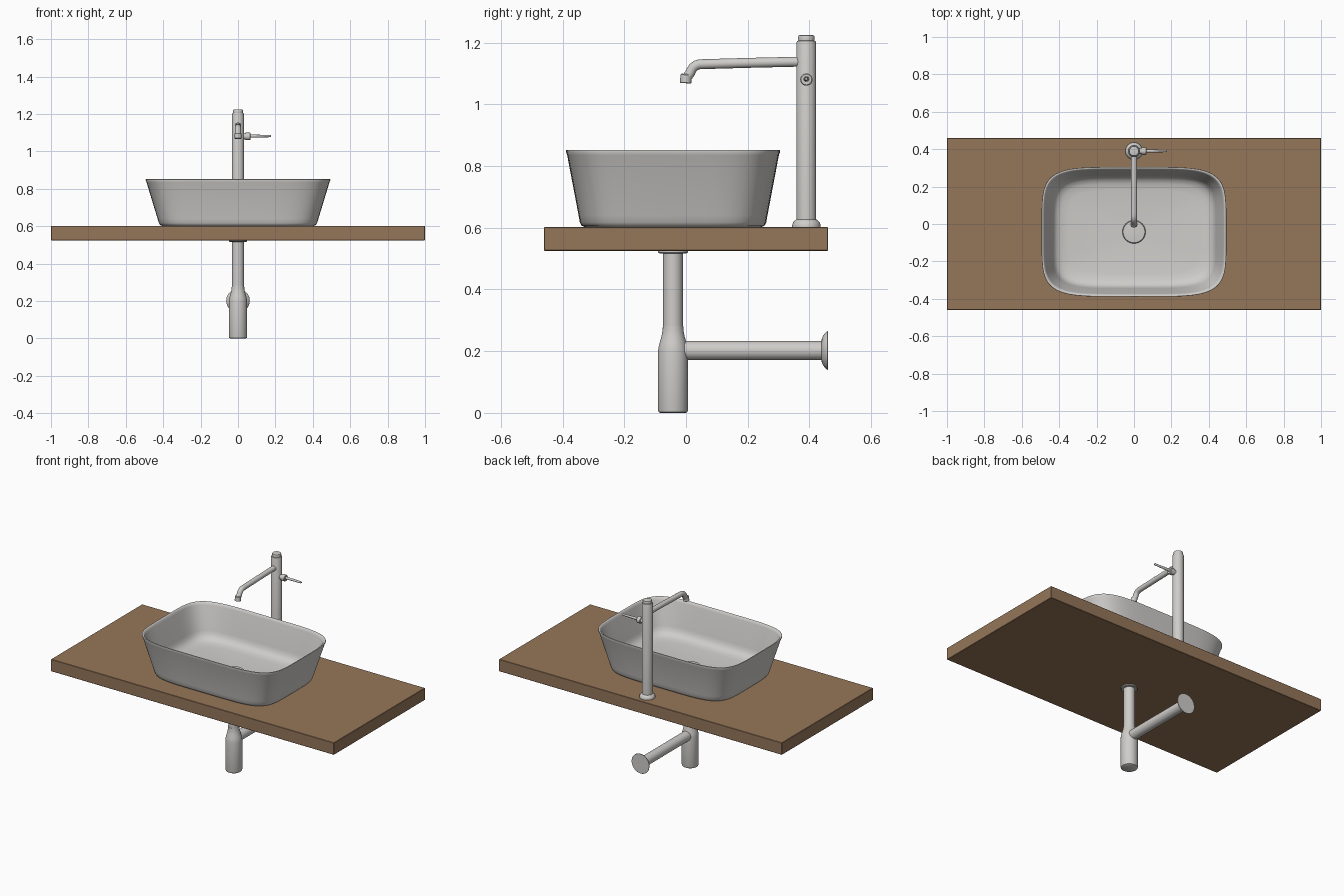
import bpy, bmesh, math
from mathutils import Vector, Matrix

if "Cube" in bpy.data.objects:
    bpy.data.objects.remove(bpy.data.objects["Cube"])


def material(name, rgb):
    m = bpy.data.materials.new(name)
    m.diffuse_color = (*rgb, 1)
    m.use_nodes = True
    m.node_tree.nodes["Principled BSDF"].inputs["Base Color"].default_value = m.diffuse_color
    return m


GREY = material("light_grey", (0.62, 0.61, 0.59))
WOOD = material("brown_wood", (0.30, 0.18, 0.10))
CY = -0.042    # basin and drain centre line
TY = 0.39      # tap column centre line


def finish(name, bm, mat, angle=35):
    bmesh.ops.remove_doubles(bm, verts=bm.verts, dist=1e-6)
    bmesh.ops.recalc_face_normals(bm, faces=bm.faces)
    me = bpy.data.meshes.new(name)
    bm.to_mesh(me)
    bm.free()
    me.materials.append(mat)
    ob = bpy.data.objects.new(name, me)
    bpy.context.collection.objects.link(ob)
    bpy.ops.object.select_all(action='DESELECT')
    bpy.context.view_layer.objects.active = ob
    ob.select_set(True)
    bpy.ops.object.shade_smooth_by_angle(angle=math.radians(angle))
    return ob


def loft(name, rings, mat, angle=35):
    """Skin a list of equal-length point rings and cap both ends."""
    bm = bmesh.new()
    vs = [[bm.verts.new(p) for p in r] for r in rings]
    n = len(vs[0])
    for a, b in zip(vs, vs[1:]):
        for i in range(n):
            j = (i + 1) % n
            bm.faces.new((a[i], a[j], b[j], b[i]))
    bm.faces.new(vs[0][::-1])
    bm.faces.new(vs[-1])
    return finish(name, bm, mat, angle)


def turned(name, origin, axis, profile, mat=GREY, n=40):
    """Turned part: profile holds (radius, distance along axis)."""
    rot = Vector((0, 0, 1)).rotation_difference(Vector(axis)).to_matrix()
    rings = [[Vector(origin) + rot @ Vector((r * math.cos(t), r * math.sin(t), d))
              for t in (2 * math.pi * i / n for i in range(n))] for r, d in profile]
    return loft(name, rings, mat)


def rounded(a, b, z, n=96, e=5.0):
    """Soft rectangle ring with half sizes a, b."""
    def f(c):
        return math.copysign(abs(c) ** (2 / e), c)
    ts = [2 * math.pi * i / n for i in range(n)]
    return [Vector((a * f(math.cos(t)), CY + b * f(math.sin(t)), z)) for t in ts]


# Countertop
bm = bmesh.new()
bmesh.ops.create_cube(bm, size=1, matrix=Matrix.Translation((0, 0, 0.5635))
                      @ Matrix.Diagonal((2, 0.92, 0.077, 1)))
bmesh.ops.bevel(bm, geom=bm.edges[:], offset=0.002, segments=1, affect='EDGES')
finish("countertop", bm, WOOD, 30)

# Basin: outer wall, rim, inner wall, dished floor
loft("basin", [rounded(*r) for r in (
    (0.405, 0.285, 0.602), (0.416, 0.296, 0.606), (0.423, 0.302, 0.617),
    (0.430, 0.306, 0.640), (0.489, 0.343, 0.835), (0.494, 0.347, 0.846),
    (0.493, 0.346, 0.851), (0.488, 0.341, 0.852), (0.483, 0.336, 0.848),
    (0.478, 0.331, 0.835), (0.438, 0.302, 0.690), (0.430, 0.295, 0.667),
    (0.415, 0.281, 0.648), (0.390, 0.258, 0.637), (0.350, 0.222, 0.632),
    (0.200, 0.120, 0.627), (0.04, 0.04, 0.624))], GREY, 60)

# Drain cover in the basin
turned("drain_cover", (0, CY, 0.62), (0, 0, 1),
       ((0.062, 0), (0.062, 0.014), (0.058, 0.018), (0.02, 0.021), (0.002, 0.021)))

# Tap column with flared foot and cap
turned("tap_column", (0, TY, 0), (0, 0, 1),
       ((0.046, 0.602), (0.046, 0.608), (0.043, 0.618), (0.036, 0.624), (0.032, 0.627),
        (0.032, 1.200), (0.030, 1.205), (0.026, 1.206), (0.027, 1.218),
        (0.025, 1.223), (0.015, 1.225)))

# Spout: tube swept along a path in the y-z plane
path = [(0.37, 1.138), (0.20, 1.134), (0.06, 1.130)]
path += [(0.05 - 0.037 * math.sin(a), 1.093 + 0.037 * math.cos(a))
         for a in (math.radians(d) for d in range(10, 76, 13))]
path += [(0.002, 1.086)]
pts = [Vector((0, y, z)) for y, z in path]
rings = []
for i, p in enumerate(pts):
    d = (pts[min(i + 1, len(pts) - 1)] - pts[max(i - 1, 0)]).normalized()
    side = Vector((1, 0, 0))
    up = d.cross(side)
    rings.append([p + 0.016 * (side * math.cos(t) + up * math.sin(t))
                  for t in (2 * math.pi * k / 28 for k in range(28))])
loft("spout", rings, GREY, 45)
turned("spout_nozzle", (0, 0.001, 1.098), (0, -0.08, -1),
       ((0.015, 0), (0.0185, 0.003), (0.0185, 0.028), (0.016, 0.030),
        (0.014, 0.030), (0.014, 0.024)), n=28)

# Side handle
turned("handle_hub", (0.025, TY, 1.08), (1, 0, 0),
       ((0.015, 0), (0.015, 0.014), (0.020, 0.016), (0.020, 0.039), (0.017, 0.042)), n=28)
turned("handle_lever", (0.06, TY, 1.082), (1, 0, 0),
       ((0.009, 0), (0.008, 0.02), (0.006, 0.113), (0.004, 0.116)), n=20)

# Drain pipe with collar under the counter
turned("drain_collar", (0, CY, 0), (0, 0, 1),
       ((0.044, 0.517), (0.048, 0.520), (0.048, 0.527)))
turned("drain_pipe", (0, CY, 0), (0, 0, 1), ((0.032, 0.27), (0.032, 0.527)))

# Bottle trap
turned("bottle_trap", (0, CY, 0), (0, 0, 1),
       ((0.042, 0), (0.047, 0.003), (0.049, 0.010), (0.049, 0.195), (0.047, 0.213),
        (0.043, 0.228), (0.037, 0.250), (0.034, 0.265), (0.033, 0.282)))

# Waste pipe to the wall, with wall rosette
turned("waste_pipe", (0, CY + 0.01, 0.202), (0, 1, 0), ((0.031, 0), (0.031, 0.485)))
turned("wall_rosette", (0, 0, 0.202), (0, 1, 0),
       ((0.034, 0.439), (0.042, 0.441), (0.052, 0.447), (0.060, 0.454), (0.063, 0.459),
        (0.062, 0.460)))
